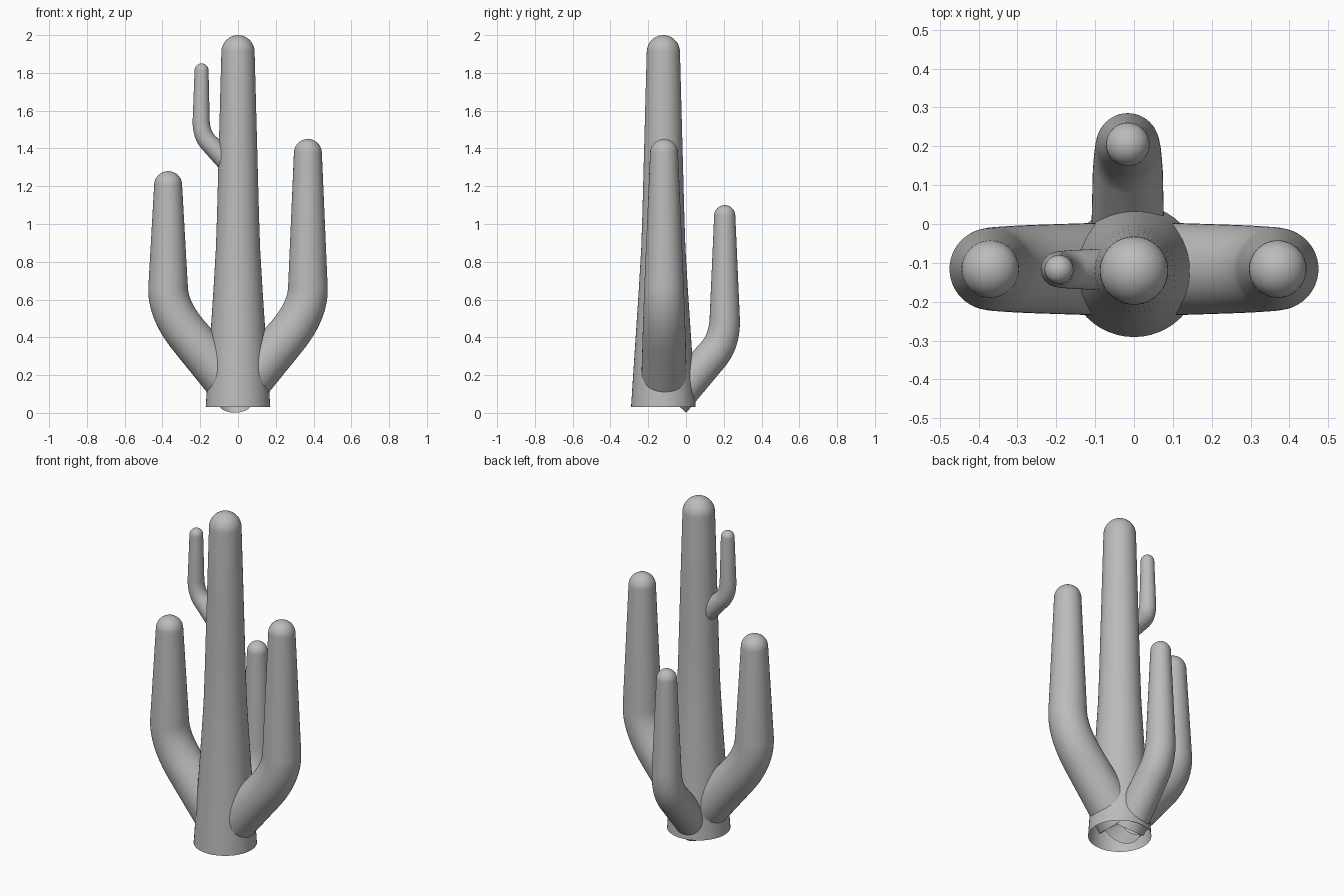
import bpy, bmesh, math
from mathutils import Vector

if "Cube" in bpy.data.objects:
    bpy.data.objects.remove(bpy.data.objects["Cube"])

SEG = 48
grey = bpy.data.materials.new("plain_grey")
grey.diffuse_color = (0.5, 0.5, 0.5, 1)
grey.use_nodes = True
grey.node_tree.nodes["Principled BSDF"].inputs["Base Color"].default_value = grey.diffuse_color


def tube(name, rings, cap_height):
    """Skin rings (centre, tangent, side, radius); open base, domed vertical tip."""
    centre, tangent, side, radius = rings[-1]
    for i in range(1, 10):
        a = i / 10 * math.pi / 2
        rings.append((centre + Vector((0, 0, cap_height * math.sin(a))),
                      tangent, side, radius * math.cos(a)))
    bm = bmesh.new()
    loops = []
    for c, t, s, r in rings:
        u = s.cross(t)
        loops.append([bm.verts.new(c + r * (math.cos(k) * s + math.sin(k) * u))
                      for k in (2 * math.pi * j / SEG for j in range(SEG))])
    for a, b in zip(loops, loops[1:]):
        for j in range(SEG):
            k = (j + 1) % SEG
            bm.faces.new((a[j], a[k], b[k], b[j]))
    tip = bm.verts.new(centre + Vector((0, 0, cap_height)))
    for j in range(SEG):
        bm.faces.new((loops[-1][j], loops[-1][(j + 1) % SEG], tip))
    bmesh.ops.recalc_face_normals(bm, faces=bm.faces)
    # the trunk and arms are open shells: make sure they face outwards
    bm.faces.ensure_lookup_table()
    f = bm.faces[-1]
    f.normal_update()
    if f.normal.z < 0:
        bmesh.ops.reverse_faces(bm, faces=bm.faces)
    for f in bm.faces:
        f.smooth = True
    me = bpy.data.meshes.new(name)
    bm.to_mesh(me)
    bm.free()
    me.materials.append(grey)
    ob = bpy.data.objects.new(name, me)
    bpy.context.collection.objects.link(ob)


def arm(name, origin, out, end, low, corner, high, top, radii):
    """Arm bent in the vertical plane through 'out'; points are (distance, z)."""
    out = Vector(out)
    up = Vector((0, 0, 1))
    side = out.cross(up)
    end, low, corner, high, top = map(Vector, (end, low, corner, high, top))
    r0, r1, r2, r3 = radii
    path = [(end, low - end, r0)]
    n = 14
    for i in range(n + 1):
        t = i / n
        p = low * (1 - t) ** 2 + corner * 2 * t * (1 - t) + high * t * t
        d = (corner - low) * (1 - t) + (high - corner) * t
        path.append((p, d, r1 + (r2 - r1) * t))
    path.append((top - Vector((0, r3)), Vector((0, 1)), r3))
    rings = []
    for p, d, r in path:
        d = d.normalized()
        rings.append((Vector(origin) + out * p.x + up * p.y,
                      out * d.x + up * d.y, side, r))
    tube(name, rings, r3)


# Tapered trunk
Y = -0.12
profile = [(0.03, 0.171), (0.35, 0.150), (0.65, 0.130), (0.87, 0.117),
           (1.05, 0.111), (1.5, 0.099), (1.91, 0.088)]
tube("trunk", [(Vector((0, Y, z)), Vector((0, 0, 1)), Vector((1, 0, 0)), r)
               for z, r in profile], 0.09)

# Two big side arms
for name, sx, top in (("right_arm", 1, 1.45), ("left_arm", -1, 1.28)):
    arm(name, (0, -0.116, 0), (sx, 0, 0), (0.007, 0.109), (0.25, 0.396),
        (0.369, 0.535), (0.37, 0.66), (0.37, top), (0.122, 0.114, 0.105, 0.074))

# Back arm
arm("back_arm", (-0.016, 0, 0), (0, 1, 0), (-0.07, 0.063), (0.14, 0.306),
    (0.205, 0.38), (0.205, 0.5), (0.205, 1.10), (0.095, 0.09, 0.08, 0.056))

# Small upper arm
arm("small_upper_arm", (0, -0.117, 0), (-1, 0, 0), (0.03, 1.30), (0.154, 1.43),
    (0.195, 1.472), (0.195, 1.55), (0.193, 1.85), (0.056, 0.05, 0.045, 0.037))
